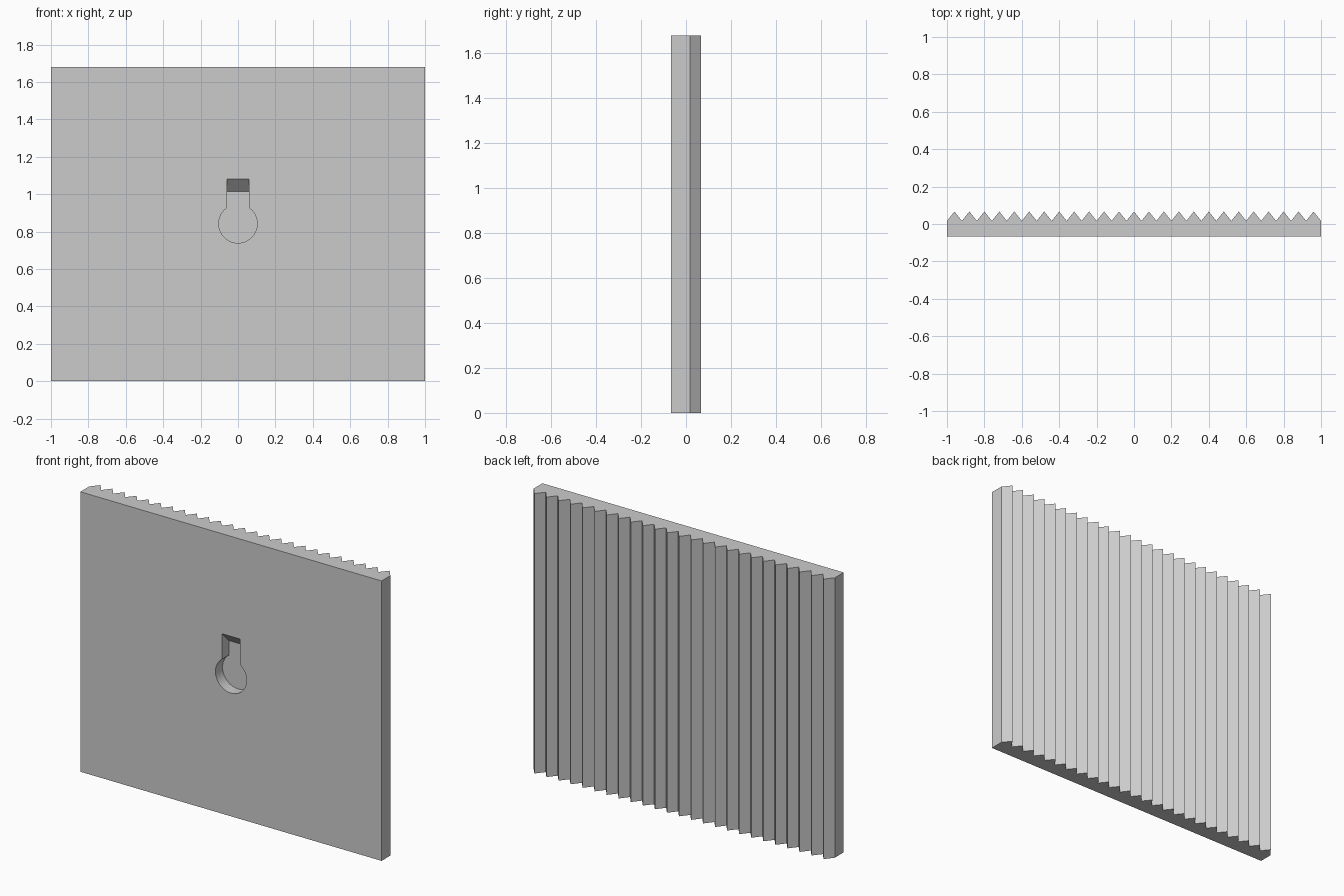
import bpy
import bmesh
import math

default = bpy.data.objects.get("Cube")
if default:
    bpy.data.objects.remove(default, do_unlink=True)

HEIGHT = 1.68
FRONT, VALLEY, PEAK = -0.0667, 0.0167, 0.0667
TEETH = 25
PITCH = 2 / TEETH

grey = bpy.data.materials.new("plain_grey")
grey.use_nodes = True
colour = (0.6, 0.6, 0.6, 1)
grey.diffuse_color = colour
grey.node_tree.nodes["Principled BSDF"].inputs["Base Color"].default_value = colour


def loft(name, start, end):
    """Solid between two matching closed outlines."""
    bm = bmesh.new()
    a = [bm.verts.new(p) for p in start]
    b = [bm.verts.new(p) for p in end]
    bm.faces.new(a)
    bm.faces.new(b)
    for i in range(len(a)):
        j = (i + 1) % len(a)
        bm.faces.new((a[i], a[j], b[j], b[i]))
    bmesh.ops.recalc_face_normals(bm, faces=bm.faces)
    mesh = bpy.data.meshes.new(name)
    bm.to_mesh(mesh)
    bm.free()
    mesh.materials.append(grey)
    obj = bpy.data.objects.new(name, mesh)
    bpy.context.collection.objects.link(obj)
    return obj


# Plate with a row of vertical ridges along the back
outline = [(-1, FRONT), (1, FRONT), (1, VALLEY)]
for i in range(TEETH):
    x = 1 - i * PITCH
    outline += [(x - PITCH / 2, PEAK), (x - PITCH, VALLEY)]
plate = loft("ridged_plate", [(x, y, 0) for x, y in outline],
             [(x, y, HEIGHT) for x, y in outline])

# Keyhole recess: round opening, straight slot, sloping slot top
RADIUS, CENTRE, HALF_SLOT, SLOT_TOP = 0.103, 0.842, 0.06, 1.08
DEPTH, LEAD = 0.067, 0.03


def keyhole(y):
    first = math.acos(HALF_SLOT / RADIUS)
    sweep = math.pi + 2 * first
    steps = 56
    ring = []
    for i in range(steps + 1):
        a = first - sweep * i / steps
        ring.append((RADIUS * math.cos(a), y, CENTRE + RADIUS * math.sin(a)))
    top = SLOT_TOP - (y - FRONT)
    return ring + [(-HALF_SLOT, y, top), (HALF_SLOT, y, top)]


cutter = loft("keyhole_cutter", keyhole(FRONT - LEAD), keyhole(FRONT + DEPTH))
cutter.hide_render = True
cut = plate.modifiers.new("keyhole", "BOOLEAN")
cut.operation = "DIFFERENCE"
cut.solver = "EXACT"
cut.object = cutter

bpy.context.view_layer.objects.active = plate
plate.select_set(True)
bpy.ops.object.modifier_apply(modifier=cut.name)
bpy.data.objects.remove(cutter, do_unlink=True)
bpy.ops.object.shade_smooth_by_angle(angle=math.radians(20))
